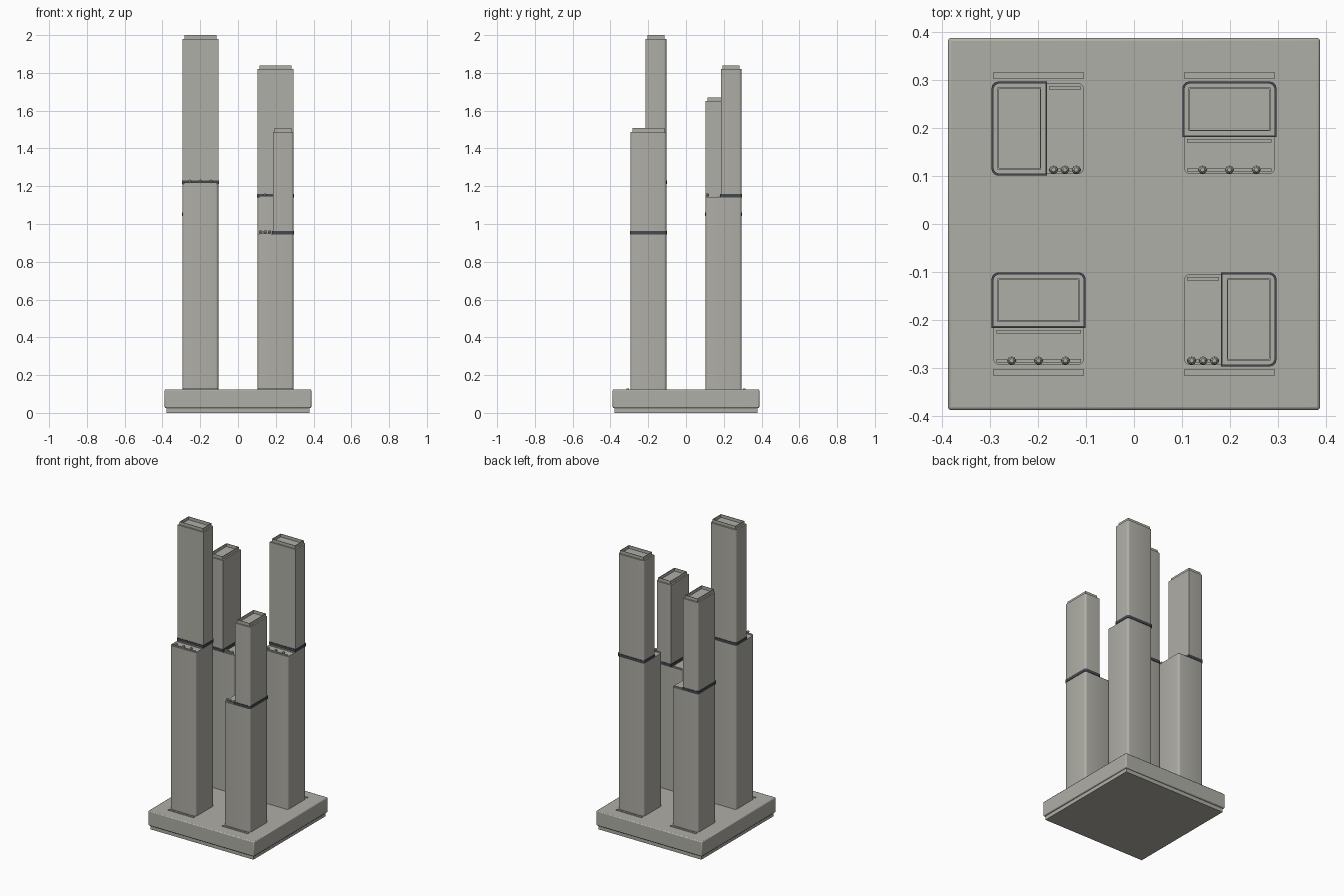
import bpy, bmesh, math

if "Cube" in bpy.data.objects:
    bpy.data.objects.remove(bpy.data.objects["Cube"])


def material(name, rgb):
    m = bpy.data.materials.new(name)
    m.diffuse_color = (*rgb, 1)
    m.use_nodes = True
    m.node_tree.nodes["Principled BSDF"].inputs["Base Color"].default_value = m.diffuse_color
    return m


CONCRETE = material("warm grey concrete", (0.43, 0.425, 0.385))
DARK = material("dark slate", (0.06, 0.065, 0.08))


def finish(name, bm, mat):
    bmesh.ops.recalc_face_normals(bm, faces=bm.faces)
    mesh = bpy.data.meshes.new(name)
    bm.to_mesh(mesh)
    bm.free()
    mesh.materials.append(mat)
    ob = bpy.data.objects.new(name, mesh)
    bpy.context.collection.objects.link(ob)
    return ob


def prism(name, rect, z0, z1, mat=CONCRETE, radii=(0, 0, 0, 0)):
    """Extruded rectangle; radii round the corners, counter-clockwise from (x0, y0)."""
    x0, x1, y0, y1 = rect
    corners = [(x0, y0, 1, 1), (x1, y0, -1, 1), (x1, y1, -1, -1), (x0, y1, 1, -1)]
    pts = []
    for i, ((x, y, sx, sy), r) in enumerate(zip(corners, radii)):
        if r == 0:
            pts.append((x, y))
            continue
        for k in range(5):
            a = math.pi + i * math.pi / 2 + k * math.pi / 8
            pts.append((x + sx * r + r * math.cos(a), y + sy * r + r * math.sin(a)))
    bm = bmesh.new()
    face = bm.faces.new([bm.verts.new((x, y, z0)) for x, y in pts])
    top = bmesh.ops.extrude_face_region(bm, geom=[face])["geom"]
    for v in top:
        if isinstance(v, bmesh.types.BMVert):
            v.co.z = z1
    return finish(name, bm, mat)


def grow(rect, d):
    return rect[0] - d, rect[1] + d, rect[2] - d, rect[3] + d


def parapet(name, rect, z0, z1, wall=0.003):
    """Thin open-topped wall around a roof."""
    bm = bmesh.new()
    rings = []
    for r, z in ((rect, z0), (rect, z1), (grow(rect, -wall), z1), (grow(rect, -wall), z0)):
        x0, x1, y0, y1 = r
        rings.append([bm.verts.new((x, y, z)) for x, y in ((x0, y0), (x1, y0), (x1, y1), (x0, y1))])
    for a, b in zip(rings, rings[1:] + rings[:1]):
        for i in range(4):
            j = (i + 1) % 4
            bm.faces.new((a[i], a[j], b[j], b[i]))
    return finish(name, bm, CONCRETE)


def shrub(name, x, y, z, r=0.009):
    bm = bmesh.new()
    bmesh.ops.create_uvsphere(bm, u_segments=8, v_segments=6, radius=r)
    bmesh.ops.translate(bm, verts=bm.verts, vec=(x, y, z))
    finish(name, bm, CONCRETE)


# Plinth: recessed foot and a slab with softened edges
prism("plinth_foot", (-0.378, 0.378, -0.378, 0.378), 0, 0.026)
slab = prism("plinth_slab", (-0.388, 0.388, -0.388, 0.388), 0.025, 0.125)
bevel = slab.modifiers.new("soft_edges", 'BEVEL')
bevel.width, bevel.segments = 0.006, 2

# Towers: (name, x side, y side, setback axis, ledge height, roof height)
TOWERS = [
    ("front_left", -1, -1, "y", 1.212, 1.98),
    ("back_right", 1, 1, "y", 1.14, 1.82),
    ("front_right", 1, -1, "x", 0.944, 1.487),
    ("back_left", -1, 1, "x", 1.042, 1.65),
]
IN, OUT, DEPTH, R = 0.104, 0.294, 0.11, 0.014

for name, sx, sy, axis, ledge, roof in TOWERS:
    x0, x1 = sorted((sx * IN, sx * OUT))
    y0, y1 = sorted((sy * IN, sy * OUT))
    body = (x0, x1, y0, y1)

    # Upper block hugs one side, leaving a terrace on the other
    if axis == "y":
        upper, terrace = (x0, x1, y1 - DEPTH, y1), (x0, x1, y0, y1 - DEPTH)
        radii = (0, 0, R, R)
    elif sx > 0:
        upper, terrace = (x1 - DEPTH, x1, y0, y1), (x0, x1 - DEPTH, y0, y1)
        radii = (0, R, R, 0)
    else:
        upper, terrace = (x0, x0 + DEPTH, y0, y1), (x0 + DEPTH, x1, y0, y1)
        radii = (R, 0, 0, R)

    prism(name + "_lower_block", body, 0.12, ledge, radii=(R,) * 4)
    prism(name + "_dark_band", grow(upper, 0.003), ledge, ledge + 0.019, DARK, radii)
    prism(name + "_upper_block", upper, ledge + 0.019, roof, radii=radii)
    parapet(name + "_parapet", grow(upper, -0.0095), roof - 0.002, roof + 0.02)

    # Terrace planter, bench and shrubs
    tx0, tx1, ty0, ty1 = terrace
    prism(name + "_planter", (tx0 + 0.007, tx1 - 0.007, ty0 + 0.005, ty0 + 0.012), ledge - 0.001, ledge + 0.007)
    prism(name + "_bench", (tx0 + 0.007, tx1 - 0.007, ty1 - 0.014, ty1 - 0.007), ledge - 0.001, ledge + 0.006)
    for k in (-1, 0, 1):
        shrub(name + "_shrub", (tx0 + tx1) / 2 + k * 0.295 * (tx1 - tx0), ty0 + 0.009, ledge + 0.014)

    # Entrance step on the plinth
    s0, s1 = sorted((sy * 0.303, sy * 0.316))
    prism(name + "_step", (x0, x1, s0, s1), 0.12, 0.129)

# Keep hard edges while smoothing the rounded corners
bpy.ops.object.select_all(action='SELECT')
bpy.context.view_layer.objects.active = slab
bpy.ops.object.shade_smooth_by_angle(angle=math.radians(30))
